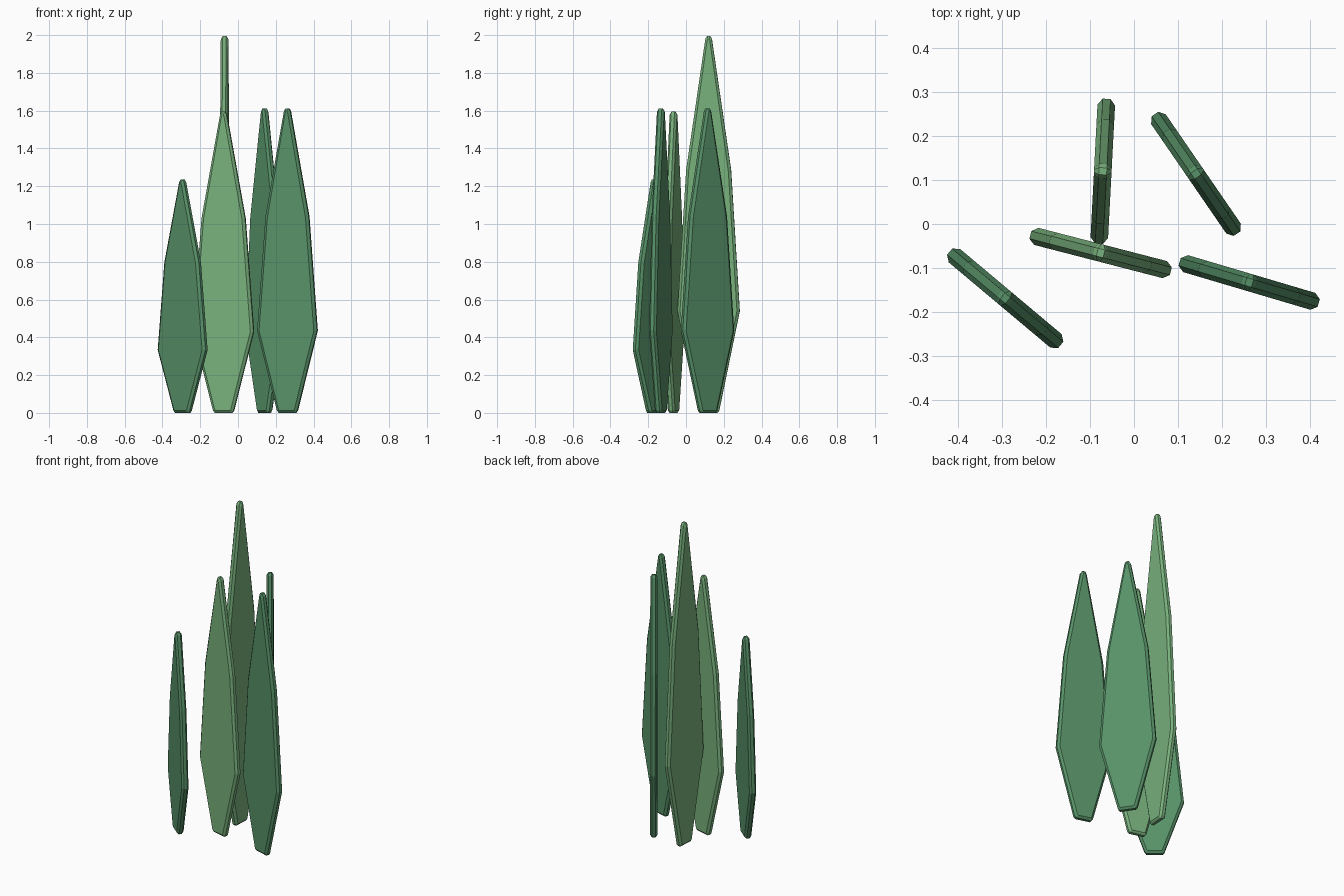
import bpy, bmesh, math

if "Cube" in bpy.data.objects:
    bpy.data.objects.remove(bpy.data.objects["Cube"])


def material(name, color):
    m = bpy.data.materials.new(name)
    m.diffuse_color = (*color, 1)
    m.use_nodes = True
    m.node_tree.nodes["Principled BSDF"].inputs["Base Color"].default_value = m.diffuse_color
    return m


LIGHT = material("light_green", (0.19, 0.44, 0.205))
DARK = material("dark_green", (0.096, 0.285, 0.138))


def outline(half, depth):
    """Mirror a right-hand half profile into a closed loop at the given depth."""
    return [(x, depth, z) for x, z in half] + [(-x, depth, z) for x, z in reversed(half)]


def leaf(name, x, y, angle, h, mat):
    # outer rim and inset face profiles, bottom to tip
    rim = [(0.046, 0), (0.056, 0.012), (0.165, 0.27 * h), (0.119, 0.645 * h),
           (0.017, h - 0.014), (0.008, h)]
    face = [(0.04, 0.012), (0.044, 0.018), (0.151, 0.27 * h), (0.105, 0.642 * h),
            (0.007, h - 0.025), (0.003, h - 0.016)]
    bm = bmesh.new()
    loops = [[bm.verts.new(p) for p in outline(prof, d)]
             for prof, d in ((face, -0.02), (rim, -0.009), (rim, 0.009), (face, 0.02))]
    # flat front and back, joined by chamfers and the rim
    bm.faces.new(loops[0])
    bm.faces.new(loops[-1][::-1])
    n = len(loops[0])
    for a, b in zip(loops, loops[1:]):
        for i in range(n):
            j = (i + 1) % n
            bm.faces.new((a[j], a[i], b[i], b[j]))
    bmesh.ops.recalc_face_normals(bm, faces=bm.faces)
    me = bpy.data.meshes.new(name)
    bm.to_mesh(me)
    bm.free()
    me.materials.append(mat)
    ob = bpy.data.objects.new(name, me)
    ob.location = (x, y, 0)
    ob.rotation_euler.z = math.radians(angle)
    bpy.context.collection.objects.link(ob)


# the five upright leaves
leaf("tall_leaf", -0.071, 0.12, 87, 1.995, LIGHT)
leaf("middle_leaf", -0.076, -0.066, -14.5, 1.595, LIGHT)
leaf("back_leaf", 0.141, 0.114, -55.5, 1.612, DARK)
leaf("right_leaf", 0.262, -0.133, -16.5, 1.612, DARK)
leaf("short_leaf", -0.293, -0.169, -40, 1.235, DARK)
